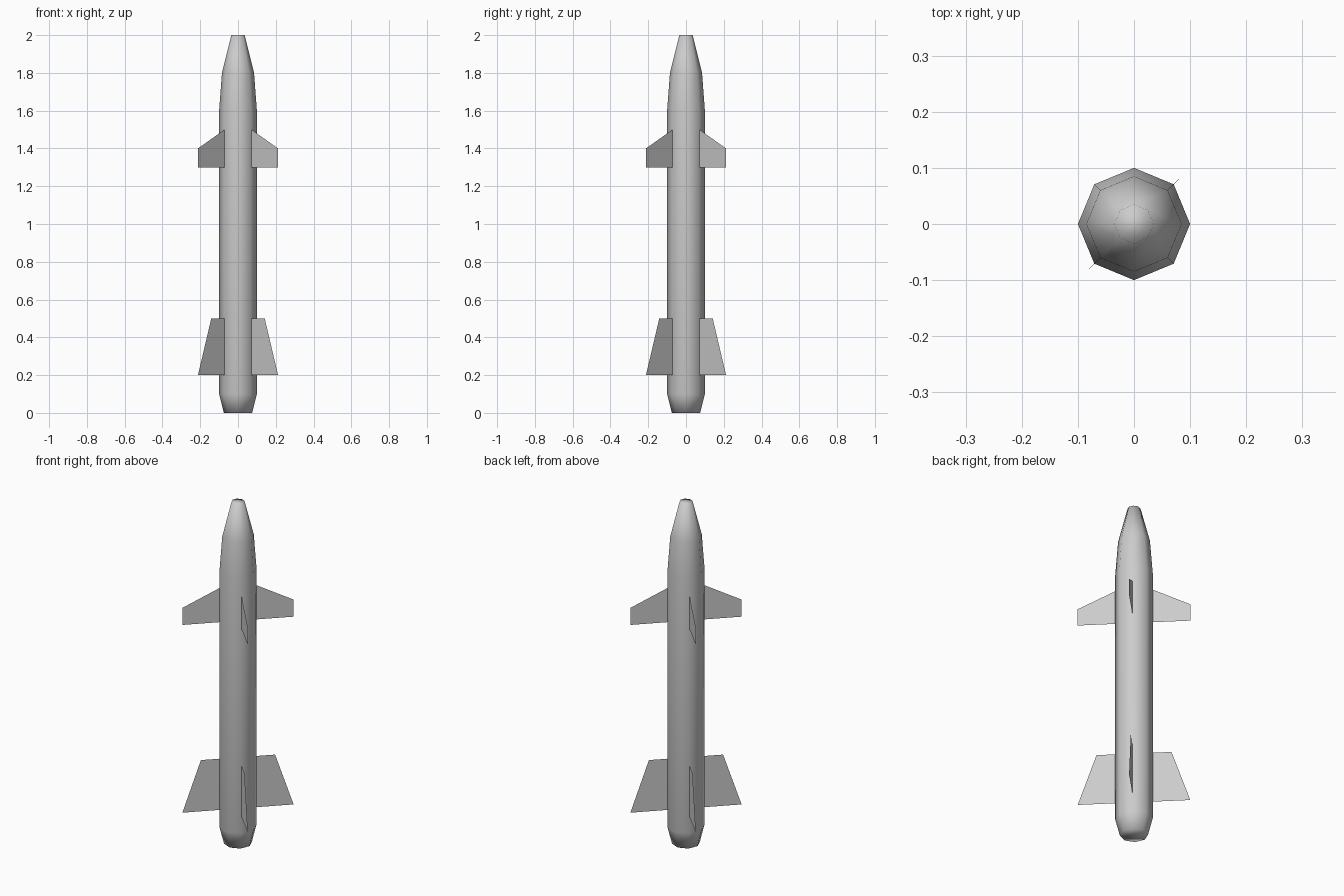
import bpy, bmesh
from math import cos, sin, pi

if "Cube" in bpy.data.objects:
    bpy.data.objects.remove(bpy.data.objects["Cube"])

SIDES = 8


def make_object(name, bm, smooth=False):
    mesh = bpy.data.meshes.new(name)
    for f in bm.faces:
        f.smooth = smooth
    bm.to_mesh(mesh)
    bm.free()
    obj = bpy.data.objects.new(name, mesh)
    bpy.context.collection.objects.link(obj)
    return obj


def lathe(name, profile):
    """Eight-sided closed body from (radius, z) rings."""
    bm = bmesh.new()
    rings = [[bm.verts.new((r * cos(2 * pi * i / SIDES), r * sin(2 * pi * i / SIDES), z))
              for i in range(SIDES)] for r, z in profile]
    for low, high in zip(rings, rings[1:]):
        for i in range(SIDES):
            j = (i + 1) % SIDES
            bm.faces.new((low[i], low[j], high[j], high[i]))
    bm.faces.new(rings[0][::-1])
    bm.faces.new(rings[-1])
    return make_object(name, bm, smooth=True)


def fin_set(name, outline):
    """Four thin sheet fins on the diagonals, from (radius, z) points."""
    bm = bmesh.new()
    for k in range(4):
        a = pi / 4 + k * pi / 2
        bm.faces.new([bm.verts.new((r * cos(a), r * sin(a), z)) for r, z in outline])
    return make_object(name, bm)


# Body with tapered tail and blunt nose
lathe("body", [(0.075, 0), (0.1, 0.1), (0.1, 1.6), (0.085, 1.8), (0.035, 2.0)])

# Forward and tail fins
fin_set("forward_fins", [(0.1, 1.3), (0.3, 1.3), (0.3, 1.4), (0.1, 1.5)])
fin_set("tail_fins", [(0.1, 0.2), (0.3, 0.2), (0.2, 0.5), (0.1, 0.5)])
